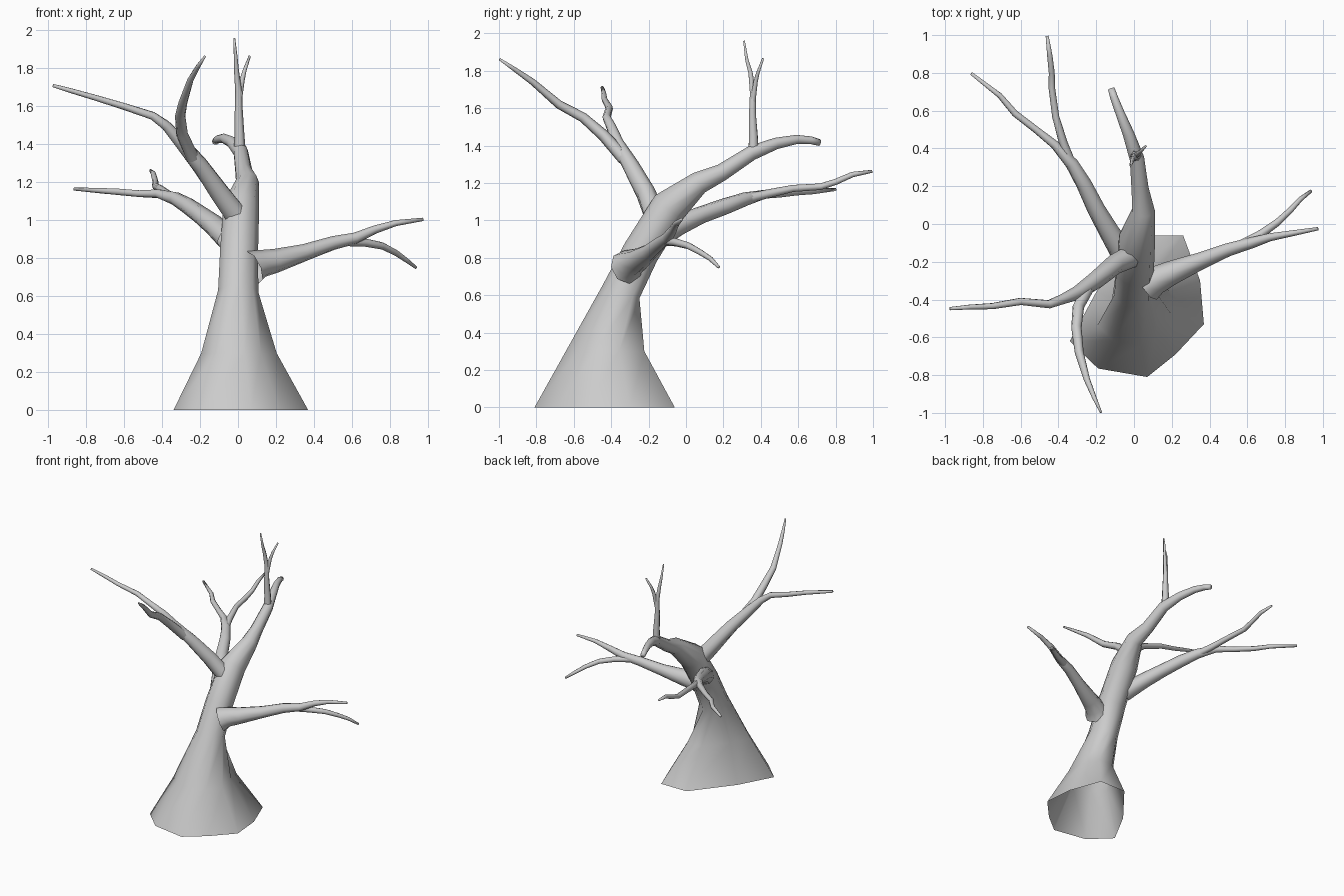
import bpy, bmesh, math, random
from mathutils import Vector

random.seed(4)


def sweep(name, path, sides=8, base=None, start=None, phase=0.0, lump=0.05):
    """Tapered tube along (x, y, z, radius) points; open at the root, capped at the tip.
    'base' is an optional outline for the first ring, shrunk for the second."""
    pts = [Vector(p[:3]) for p in path]
    n = len(pts)
    tans = []
    for i in range(n):
        a = (pts[i] - pts[i - 1]).normalized() if i else Vector()
        b = (pts[i + 1] - pts[i]).normalized() if i < n - 1 else Vector()
        tans.append((a + b).normalized())
    if start:
        tans[0] = Vector(start)
    ref = Vector((1, 0, 0)) if abs(tans[0].x) < 0.5 else Vector((0, 0, 1))
    u = (ref - tans[0] * ref.dot(tans[0])).normalized()
    bm = bmesh.new()
    rings = []
    for i, p in enumerate(pts):
        if i:
            u = tans[i - 1].rotation_difference(tans[i]) @ u
        v = tans[i].cross(u)
        r = path[i][3]
        ring = []
        for k in range(sides):
            if base and i < 2:
                c = Vector((0.015, -0.43, 0))
                off = (Vector((*base[k], 0)) - c) * (1, 0.56)[i]
                co = p + off
            else:
                a = phase + math.tau * k / sides
                rr = r * (1 + random.uniform(-lump, lump))
                co = p + (u * math.cos(a) + v * math.sin(a)) * rr
            ring.append(bm.verts.new(co))
        rings.append(ring)
    for r0, r1 in zip(rings, rings[1:]):
        for k in range(sides):
            j = (k + 1) % sides
            bm.faces.new((r0[k], r0[j], r1[j], r1[k]))
    bm.faces.new(rings[-1])
    for f in bm.faces:
        f.smooth = True
    me = bpy.data.meshes.new(name)
    bm.to_mesh(me)
    bm.free()
    ob = bpy.data.objects.new(name, me)
    bpy.context.collection.objects.link(ob)
    return ob


# Flared, leaning trunk that runs out into the top limb
foot = [(.07, -.81), (.22, -.69), (.37, -.53), (.35, -.30), (.26, -.06),
        (.04, -.06), (-.20, -.36), (-.34, -.62), (-.19, -.765)]
sweep("trunk", [
    (.015, -.43, 0, .37), (.005, -.43, .30, .2), (0, -.345, .62, .108),
    (.005, -.24, .83, .102), (.015, -.09, 1.07, .098), (.05, .07, 1.20, .062),
    (.03, .19, 1.255, .046), (.015, .35, 1.36, .04), (-.03, .48, 1.41, .031),
    (-.075, .59, 1.432, .025), (-.105, .67, 1.428, .021), (-.12, .715, 1.415, .018)],
    sides=9, base=foot, start=(0, 0, 1), phase=math.radians(-82), lump=.03)

# Upright twig on the top limb, with its fork
sweep("top_twig", [
    (.01, .36, 1.35, .032), (.008, .36, 1.45, .027), (.003, .355, 1.58, .021),
    (.003, .358, 1.68, .018), (-.008, .345, 1.79, .013), (-.012, .325, 1.86, .010),
    (-.02, .31, 1.96, .005)], sides=6)
sweep("top_twig_fork", [
    (.005, .357, 1.63, .016), (.022, .372, 1.74, .013), (.035, .385, 1.79, .010),
    (.062, .412, 1.865, .006)], sides=6)

# Front left branch and its forward fork
sweep("left_branch", [
    (-.005, -.165, 1.02, .06), (-.10, -.215, 1.15, .054), (-.2, -.295, 1.29, .046),
    (-.3, -.365, 1.41, .036), (-.38, -.40, 1.5, .027), (-.45, -.425, 1.55, .022),
    (-.6, -.41, 1.60, .019), (-.75, -.435, 1.645, .016), (-.87, -.44, 1.68, .013),
    (-.975, -.448, 1.71, .009)])
sweep("left_branch_fork", [
    (-.24, -.33, 1.33, .036), (-.295, -.44, 1.455, .031), (-.305, -.55, 1.55, .027),
    (-.29, -.68, 1.62, .023), (-.25, -.82, 1.74, .017), (-.21, -.92, 1.81, .012),
    (-.175, -.997, 1.862, .006)])

# Right branch and its drooping fork
sweep("right_branch", [
    (.075, -.32, .75, .092), (.12, -.295, .77, .074), (.2, -.26, .785, .063),
    (.35, -.195, .83, .046), (.5, -.135, .88, .036), (.62, -.10, .905, .03),
    (.72, -.07, .95, .022), (.83, -.05, .985, .016), (.975, -.025, 1.005, .009)])
sweep("right_branch_fork", [
    (.57, -.11, .89, .026), (.67, -.055, .882, .022), (.76, .01, .865, .019),
    (.83, .075, .83, .016), (.88, .13, .795, .013), (.938, .175, .75, .008)])

# Rear left branch and its long rear fork
sweep("rear_branch", [
    (-.05, -.17, .90, .066), (-.13, -.04, .975, .055), (-.2, .08, 1.03, .047),
    (-.265, .21, 1.075, .043), (-.33, .32, 1.115, .035), (-.42, .42, 1.14, .024),
    (-.52, .50, 1.14, .019), (-.63, .585, 1.15, .018), (-.71, .68, 1.155, .015),
    (-.862, .797, 1.165, .009)])
sweep("rear_branch_fork", [
    (-.33, .31, 1.11, .028), (-.375, .43, 1.14, .023), (-.415, .57, 1.17, .019),
    (-.435, .72, 1.18, .018), (-.435, .80, 1.205, .016), (-.445, .89, 1.245, .014),
    (-.46, .995, 1.262, .008)])
